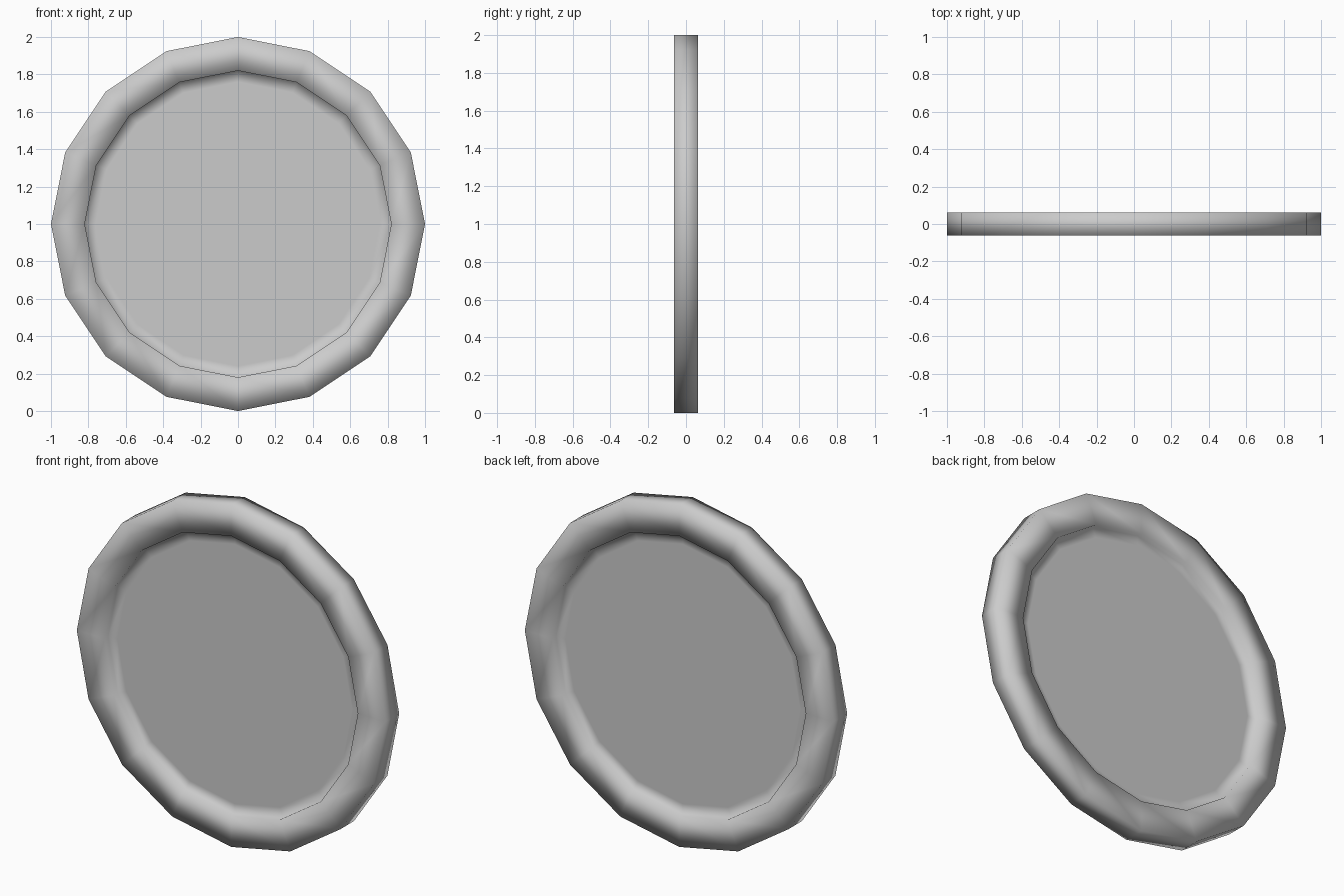
import bpy, bmesh
from math import cos, sin, tau

if "Cube" in bpy.data.objects:
    bpy.data.objects.remove(bpy.data.objects["Cube"])

SIDES = 16
# Half profile (radius, y): front panel, inner wall, front lip, then mirrored to the back
half = [(0.76, -0.03), (0.82, -0.03), (0.82, -0.0625), (1.0, -0.0625)]
profile = half + [(r, -y) for r, y in reversed(half)]

bm = bmesh.new()

# Sixteen-sided rings, one per profile point
rings = [[bm.verts.new((r * cos(tau * i / SIDES), y, 1 + r * sin(tau * i / SIDES)))
          for i in range(SIDES)] for r, y in profile]

# Rim and panel borders
for a, b in zip(rings, rings[1:]):
    for i in range(SIDES):
        j = (i + 1) % SIDES
        bm.faces.new((a[i], a[j], b[j], b[i]))

# Flat panel on each side
bm.faces.new(rings[0])
bm.faces.new(rings[-1])
bmesh.ops.recalc_face_normals(bm, faces=bm.faces)

# Soft shading across the whole low-poly form
for f in bm.faces:
    f.smooth = True

mesh = bpy.data.meshes.new("round_rimmed_panel")
bm.to_mesh(mesh)
bm.free()
bpy.context.collection.objects.link(bpy.data.objects.new("round_rimmed_panel", mesh))
